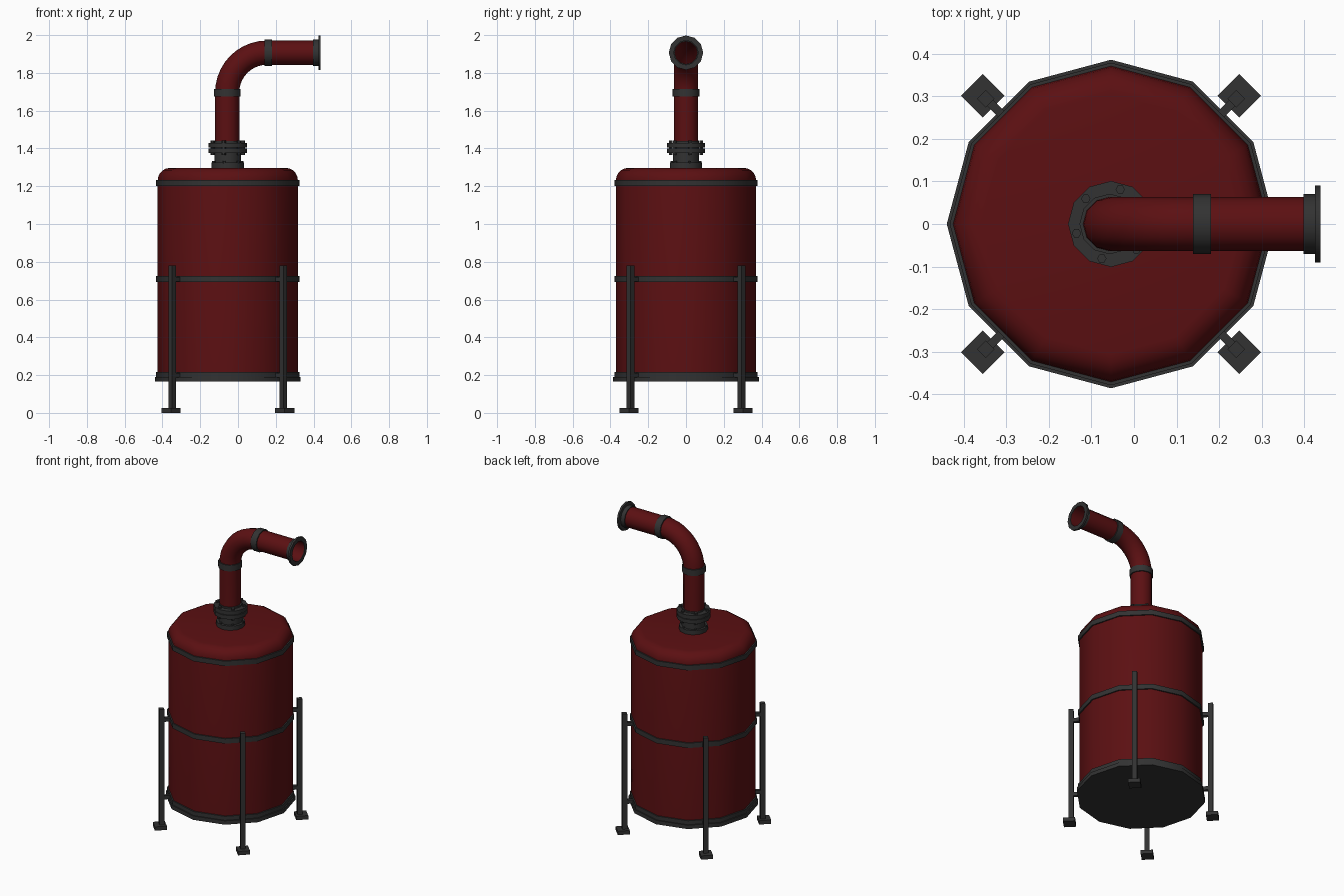
import bpy, bmesh, math
from mathutils import Matrix, Vector

cube = bpy.data.objects.get("Cube")
if cube:
    bpy.data.objects.remove(cube)

CX = -0.054      # tank axis
PX = -0.057      # pipe axis
SIDES = 12


def material(name, rgb):
    m = bpy.data.materials.new(name)
    m.use_nodes = True
    m.diffuse_color = (*rgb, 1)
    m.node_tree.nodes["Principled BSDF"].inputs["Base Color"].default_value = (*rgb, 1)
    return m


RED = material("dark red paint", (0.105, 0.005, 0.006))
GREY = material("dark grey metal", (0.032, 0.032, 0.032))


def finish(name, bm, mat, smooth=True):
    bmesh.ops.recalc_face_normals(bm, faces=bm.faces)
    me = bpy.data.meshes.new(name)
    bm.to_mesh(me)
    bm.free()
    me.materials.append(mat)
    ob = bpy.data.objects.new(name, me)
    bpy.context.collection.objects.link(ob)
    if smooth:
        bpy.ops.object.select_all(action="DESELECT")
        ob.select_set(True)
        bpy.context.view_layer.objects.active = ob
        bpy.ops.object.shade_smooth_by_angle(angle=math.radians(40))
    return ob


def loft(bm, rings, closed=False):
    """Join successive rings of points with quads."""
    vs = [[bm.verts.new(p) for p in ring] for ring in rings]
    pairs = list(zip(vs, vs[1:])) + ([(vs[-1], vs[0])] if closed else [])
    for a, b in pairs:
        for i in range(len(a)):
            j = (i + 1) % len(a)
            bm.faces.new((a[i], a[j], b[j], b[i]))
    return vs


def lathe(name, profile, mat, frame, sides=SIDES, ring=False):
    """Turn (radius, height) points about the frame's z axis."""
    bm = bmesh.new()
    steps = [2 * math.pi * i / sides for i in range(sides)]
    rings = [[frame @ Vector((r * math.cos(a), r * math.sin(a), h)) for a in steps]
             for r, h in profile]
    vs = loft(bm, rings, ring)
    if not ring:
        bm.faces.new(vs[0])
        bm.faces.new(vs[-1])
    return finish(name, bm, mat)


def hoop(name, inner, outer, low, high, frame):
    return lathe(name, [(inner, low), (outer, low), (outer, high), (inner, high)],
                 GREY, frame, ring=True)


def box(name, size, frame):
    bm = bmesh.new()
    bmesh.ops.create_cube(bm, size=1, matrix=frame @ Matrix.Diagonal((*size, 1)))
    return finish(name, bm, GREY, False)


tank = Matrix.Translation((CX, 0, 0))

# Tank body with a rounded shoulder
R, TOP, FILLET = 0.371, 1.297, 0.065
shoulder = [(R - FILLET + FILLET * math.cos(a), TOP - FILLET + FILLET * math.sin(a))
            for a in [math.pi / 2 * i / 5 for i in range(6)]]
lathe("tank_body", [(R, 0.18)] + shoulder, RED, tank)

# Base plate and bands
lathe("base_plate", [(0.386, 0.165), (0.386, 0.19)], GREY, tank)
for name, z in (("lower_band", 0.2), ("middle_band", 0.708), ("upper_band", 1.216)):
    hoop(name, 0.36, 0.379, z - 0.016, z + 0.016, tank)

# Neck with a bolted flange pair
lathe("neck_foot", [(0.086, 1.29), (0.086, 1.325)], GREY, tank)
lathe("neck_tube", [(0.07, 1.32), (0.07, 1.44)], GREY, tank)
lathe("lower_flange", [(0.101, 1.376), (0.101, 1.401)], GREY, tank)
lathe("upper_flange", [(0.101, 1.405), (0.101, 1.43)], GREY, tank)
for i in range(6):
    a = math.radians(15 + 60 * i)
    spot = tank @ Matrix.Translation((0.084 * math.cos(a), 0.084 * math.sin(a), 0))
    lathe(f"flange_bolt_{i + 1}", [(0.011, 1.365), (0.011, 1.441)], GREY, spot, 6)
    lathe(f"foot_bolt_{i + 1}", [(0.008, 1.32), (0.008, 1.333)], GREY,
          tank @ Matrix.Translation((0.077 * math.cos(a), 0.077 * math.sin(a), 0)), 6)

# Bent pipe, open at the outlet
PIPE, BEND, AXIS_Z, END = 0.064, 0.21, 1.907, 0.435
path = [(PX, 1.42, 0)]
for i in range(11):
    t = math.pi / 2 * i / 10
    path.append((PX + BEND * (1 - math.cos(t)), AXIS_Z - BEND + BEND * math.sin(t), t))
path.append((END, AXIS_Z, math.pi / 2))
pipe_rings = []
for x, z, t in path:
    pipe_frame = Matrix.Translation((x, 0, z)) @ Matrix.Rotation(t, 4, "Y")
    pipe_rings.append([pipe_frame @ Vector((PIPE * math.cos(a), PIPE * math.sin(a), 0))
                       for a in [2 * math.pi * k / SIDES for k in range(SIDES)]])
bm = bmesh.new()
loft(bm, pipe_rings)
finish("bent_pipe", bm, RED)

# Pipe collars and outlet flange
upright = Matrix.Translation((PX, 0, 0))
outlet = Matrix.Translation((0, 0, AXIS_Z)) @ Matrix.Rotation(math.pi / 2, 4, "Y")
hoop("upright_collar", 0.06, 0.071, 1.676, 1.716, upright)
hoop("outlet_collar", 0.06, 0.071, 0.139, 0.181, outlet)
hoop("outlet_sleeve", 0.0645, 0.07, 0.398, 0.426, outlet)
hoop("outlet_flange", 0.0645, 0.091, 0.425, 0.438, outlet)

# Four legs with feet and brackets
for name, angle in (("back_left", 45), ("back_right", 135),
                    ("front_right", 225), ("front_left", 315)):
    leg = tank @ Matrix.Rotation(math.radians(angle), 4, "Z")
    box(f"{name}_foot", (0.072, 0.072, 0.025), leg @ Matrix.Translation((0.426, 0, 0.0125)))
    box(f"{name}_post", (0.029, 0.029, 0.76), leg @ Matrix.Translation((0.416, 0, 0.4)))
    for level, z in (("lower", 0.2), ("upper", 0.708)):
        box(f"{name}_{level}_bracket", (0.06, 0.02, 0.024),
            leg @ Matrix.Translation((0.382, 0, z)))
